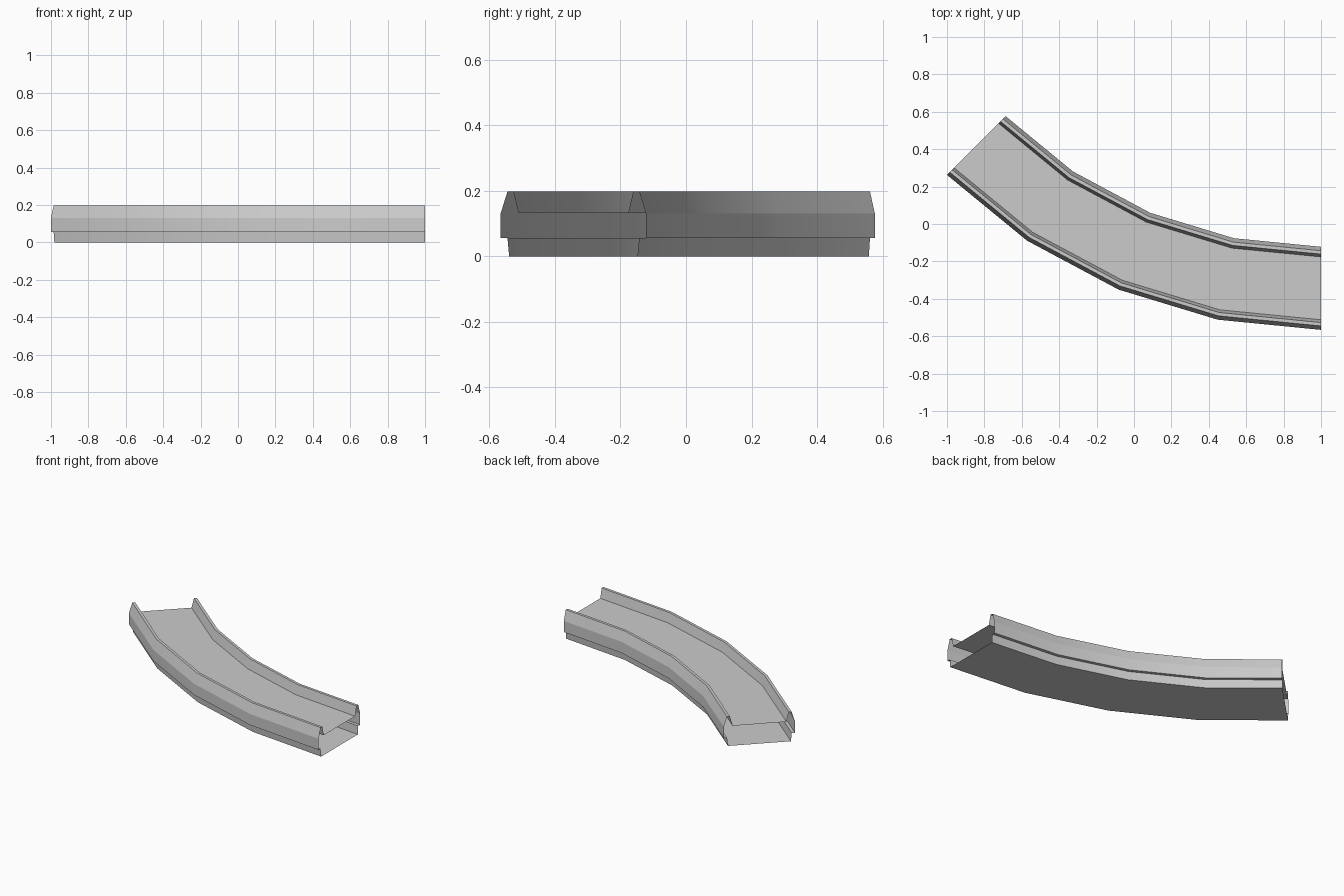
import bpy, bmesh, math

if "Cube" in bpy.data.objects:
    bpy.data.objects.remove(bpy.data.objects["Cube"])

# Bend: 45 degree arc in four straight segments, ends left open
CENTRE = (1.0, 2.263)
R_MID = 2.607
STEPS = 4


def sweep(name, profile):
    """Sweep a profile of (offset from centreline, height) along the bend."""
    bm = bmesh.new()
    rings = []
    for i in range(STEPS + 1):
        a = math.radians(45) * i / STEPS
        rings.append([bm.verts.new((CENTRE[0] - (R_MID + o) * math.sin(a),
                                    CENTRE[1] - (R_MID + o) * math.cos(a), z))
                      for o, z in profile])
    for r0, r1 in zip(rings, rings[1:]):
        for j in range(len(profile) - 1):
            bm.faces.new((r0[j], r0[j + 1], r1[j + 1], r1[j]))
    me = bpy.data.meshes.new(name)
    bm.to_mesh(me)
    bm.free()
    ob = bpy.data.objects.new(name, me)
    bpy.context.collection.objects.link(ob)
    bpy.ops.object.select_all(action='DESELECT')
    ob.select_set(True)
    bpy.context.view_layer.objects.active = ob
    bpy.ops.object.shade_smooth_by_angle(angle=math.radians(15))
    return ob


# Half section of a side wall, from deck edge over the rail to the underside edge
rail = [(0.168, 0.134), (0.183, 0.198), (0.201, 0.198), (0.222, 0.13),
        (0.222, 0.055), (0.201, 0.055), (0.196, 0.0)]
mirrored = [(-o, z) for o, z in reversed(rail)]

# Side walls with rails
sweep("outer_side_rail", rail)
sweep("inner_side_rail", mirrored)

# Road deck between the rails
sweep("deck", [mirrored[-1], rail[0]])

# Flat underside
sweep("underside", [rail[-1], mirrored[0]])
